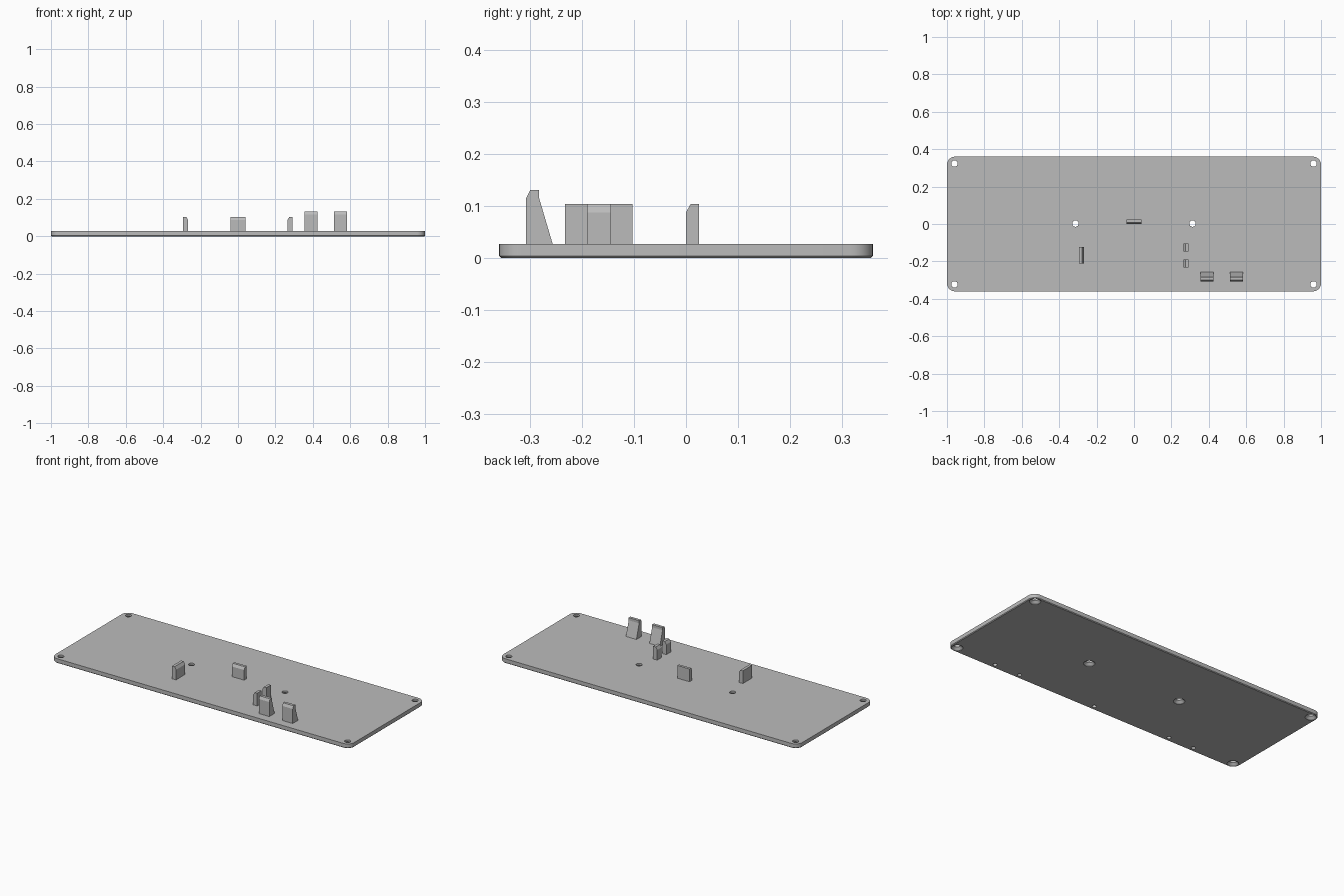
import bpy, bmesh
from math import sin, cos, pi, radians

cube = bpy.data.objects.get("Cube")
if cube:
    bpy.data.objects.remove(cube)

grey = bpy.data.materials.new("plain grey")
grey.use_nodes = True
colour = (0.5, 0.5, 0.5, 1)
grey.diffuse_color = colour
grey.node_tree.nodes["Principled BSDF"].inputs["Base Color"].default_value = colour

TOP = 0.027
HALF_X, HALF_Y, CORNER = 1.0, 0.36, 0.043


def loft(bm, rings):
    """Join equal-length rings of points into a closed solid."""
    loops = [[bm.verts.new(p) for p in ring] for ring in rings]
    for a, b in zip(loops, loops[1:]):
        for i in range(len(a)):
            j = (i + 1) % len(a)
            bm.faces.new((a[i], a[j], b[j], b[i]))
    bm.faces.new(loops[0][::-1])
    bm.faces.new(loops[-1])


def finish(name, bm):
    bmesh.ops.recalc_face_normals(bm, faces=bm.faces)
    mesh = bpy.data.meshes.new(name)
    bm.to_mesh(mesh)
    bm.free()
    mesh.materials.append(grey)
    obj = bpy.data.objects.new(name, mesh)
    bpy.context.collection.objects.link(obj)
    return obj


def activate(obj):
    bpy.ops.object.select_all(action='DESELECT')
    obj.select_set(True)
    bpy.context.view_layer.objects.active = obj


def rounded_outline(inset, z, steps=8):
    """Rounded rectangle around the plate."""
    points = []
    for k, (sx, sy) in enumerate(((1, 1), (-1, 1), (-1, -1), (1, -1))):
        for i in range(steps + 1):
            a = (k + i / steps) * pi / 2
            r = CORNER - inset
            points.append((sx * (HALF_X - CORNER) + r * cos(a),
                           sy * (HALF_Y - CORNER) + r * sin(a), z))
    return points


def drill(bm, x, y, profile, sides=32):
    """Round cutter from (radius, z) pairs."""
    loft(bm, [[(x + r * cos(2 * pi * i / sides), y + r * sin(2 * pi * i / sides), z)
               for i in range(sides)] for r, z in profile])


# Plate with a chamfered underside
bm = bmesh.new()
loft(bm, [rounded_outline(0.004, 0), rounded_outline(0, 0.004), rounded_outline(0, TOP)])
plate = finish("base_plate", bm)

# Countersunk screw holes and blind holes along the front underside
bm = bmesh.new()
screw = [(0.031, -0.01), (0.031, 0.002), (0.017, 0.016), (0.017, 0.04)]
for s in (-1, 1):
    for x, y in ((0.96, -0.323), (0.96, 0.323), (0.313, 0.002)):
        drill(bm, s * x, y, screw)
for x in (-0.69, -0.52, 0, 0.52, 0.69):
    drill(bm, x, -0.33, [(0.012, -0.01), (0.012, 0.018)])
cutter = finish("hole_cutter", bm)
cutter.hide_render = True
cut = plate.modifiers.new("holes", 'BOOLEAN')
cut.operation = 'DIFFERENCE'
cut.solver = 'EXACT'
cut.object = cutter
activate(plate)
bpy.ops.object.modifier_apply(modifier=cut.name)
bpy.data.objects.remove(cutter)
bpy.ops.object.shade_smooth_by_angle(angle=radians(30))


def tab(name, profile, start, end, axis):
    """Extrude a (depth, height) profile along x or y."""
    bm = bmesh.new()
    if axis == 'x':
        loft(bm, [[(e, d, z) for d, z in profile] for e in (start, end)])
    else:
        loft(bm, [[(d, e, z) for d, z in profile] for e in (start, end)])
    return finish(name, bm)


SUNK = TOP - 0.005


def clip_profile(face, back):
    """Upright tab with its top edge bevelled on the face side."""
    bevel = face + (back - face) * 0.36
    return [(face, SUNK), (face, 0.088), (bevel, 0.104), (back, 0.104), (back, SUNK)]


# Upright locating tabs
tab("centre_tab", clip_profile(0, 0.025), -0.041, 0.041, 'x')
tab("right_side_tab", clip_profile(-0.267, -0.294), -0.211, -0.124, 'y')
for name, y in (("front", -0.233), ("rear", -0.146)):
    tab(name + "_left_side_tab", clip_profile(0.265, 0.292), y, y + 0.043, 'y')

# Tall front tabs with sloping backs
tall = [(-0.308, SUNK), (-0.308, 0.115), (-0.3, 0.131), (-0.283, 0.131),
        (-0.283, 0.115), (-0.257, TOP), (-0.257, SUNK)]
for name, x in (("inner", 0.355), ("outer", 0.512)):
    tab(name + "_tall_front_tab", tall, x, x + 0.07, 'x')
